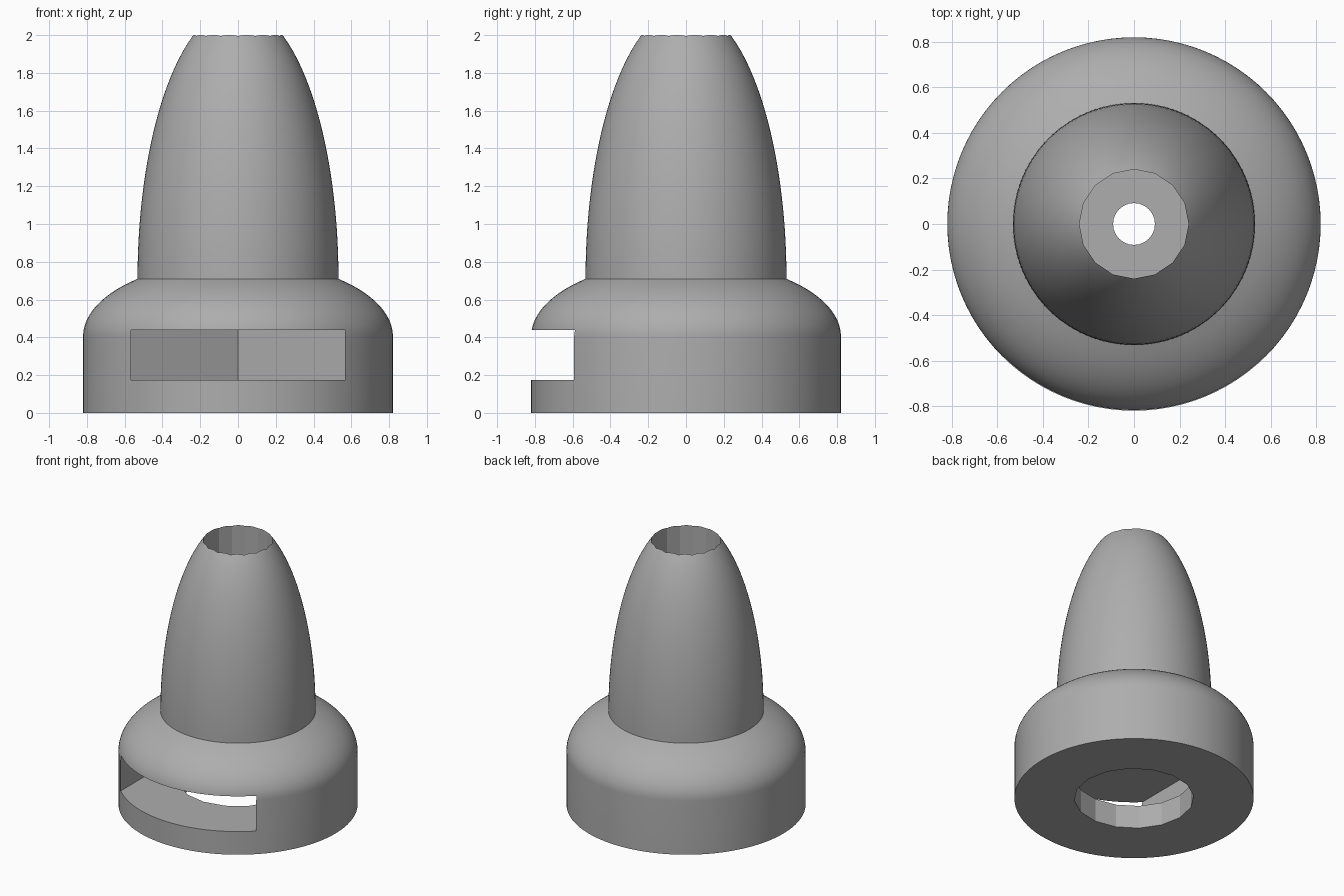
import bpy
import bmesh
from math import cos, sin, pi, radians, sqrt

if "Cube" in bpy.data.objects:
    bpy.data.objects.remove(bpy.data.objects["Cube"], do_unlink=True)

grey = bpy.data.materials.new("mid grey")
grey.use_nodes = True
COLOUR = (0.42, 0.42, 0.42, 1)
grey.diffuse_color = COLOUR
grey.node_tree.nodes["Principled BSDF"].inputs["Base Color"].default_value = COLOUR


def make_object(name, bm):
    bmesh.ops.recalc_face_normals(bm, faces=bm.faces)
    mesh = bpy.data.meshes.new(name)
    bm.to_mesh(mesh)
    bm.free()
    mesh.materials.append(grey)
    obj = bpy.data.objects.new(name, mesh)
    bpy.context.collection.objects.link(obj)
    return obj


def lathe(name, profile, steps):
    bm = bmesh.new()
    verts = [bm.verts.new((r, 0, z)) for r, z in profile]
    edges = [bm.edges.new(pair) for pair in zip(verts, verts[1:])]
    bmesh.ops.spin(bm, geom=verts + edges, cent=(0, 0, 0), axis=(0, 0, 1),
                   angle=2 * pi, steps=steps, use_merge=True)
    bmesh.ops.remove_doubles(bm, verts=bm.verts, dist=1e-5)
    return make_object(name, bm)


def prism(name, outline, z0, z1):
    bm = bmesh.new()
    face = bm.faces.new([bm.verts.new((x, y, z0)) for x, y in outline])
    new = bmesh.ops.extrude_face_region(bm, geom=[face])["geom"]
    tops = [v for v in new if isinstance(v, bmesh.types.BMVert)]
    bmesh.ops.translate(bm, verts=tops, vec=(0, 0, z1 - z0))
    return make_object(name, bm)


def circle(radius, sides):
    return [(radius * cos(2 * pi * i / sides), radius * sin(2 * pi * i / sides))
            for i in range(sides)]


# Body: straight base, rounded shoulder, tapering bullet-shaped neck
R, Z0, SHOULDER_H = 0.82, 0.405, 0.40
NECK_R, NECK_Z, NECK_H = 0.532, 0.71, 1.44
shoulder_end = math_angle = sqrt(1 - (NECK_R / R) ** 2)
profile = [(0, 0), (R, 0)]
for i in range(17):
    s = shoulder_end * i / 16
    profile.append((R * sqrt(1 - s * s), Z0 + SHOULDER_H * s))
for i in range(1, 33):
    a = radians(80) * i / 32
    profile.append((NECK_R * cos(a), NECK_Z + NECK_H * sin(a)))
profile.append((0, profile[-1][1]))
body = lathe("hollow_body", profile, 96)

# Slot: hexagonal pocket run out through the front
W = 0.567
slot = [(-W, -1), (W, -1), (W, W * 0.577), (0, W * 1.155), (-W, W * 0.577)]
cutters = [
    prism("slot_cutter", slot, 0.175, 0.44),
    prism("base_hole_cutter", circle(0.41, 16), -0.2, 0.3),
    prism("neck_bore_cutter", circle(0.24, 16), 0.71, 2.4),
    prism("pin_hole_cutter", circle(0.092, 24), 0.3, 1.0),
]
for cutter in cutters:
    cutter.hide_render = True
    cutter.hide_set(True)
    mod = body.modifiers.new(cutter.name, "BOOLEAN")
    mod.operation = "DIFFERENCE"
    mod.solver = "EXACT"
    mod.object = cutter

# Bake the cuts, then drop the cutters
bpy.context.view_layer.objects.active = body
body.select_set(True)
for mod in list(body.modifiers):
    bpy.ops.object.modifier_apply(modifier=mod.name)
for cutter in cutters:
    bpy.data.objects.remove(cutter, do_unlink=True)
bpy.ops.object.shade_smooth_by_angle(angle=radians(20))
